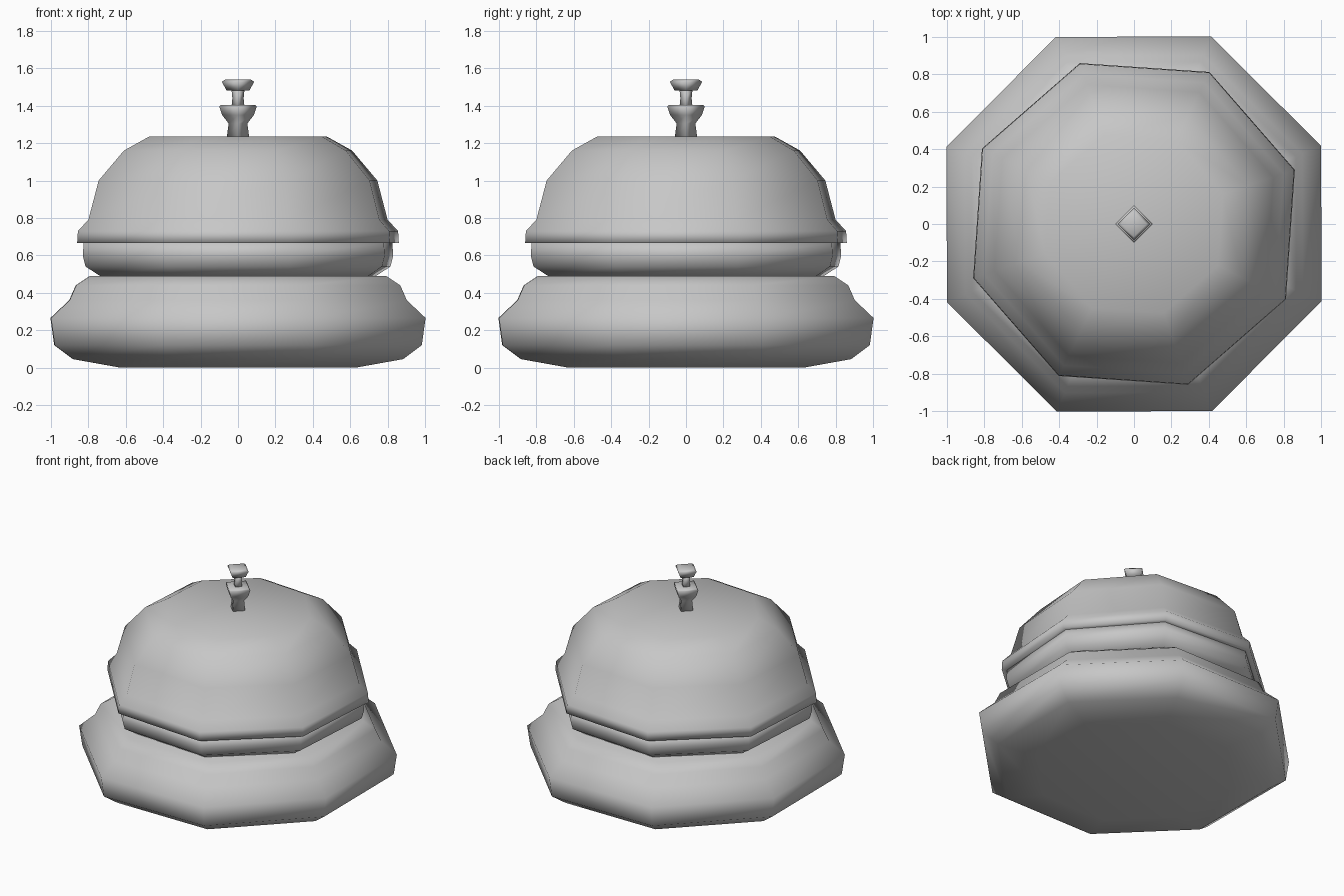
import bpy, bmesh, math

if "Cube" in bpy.data.objects:
    bpy.data.objects.remove(bpy.data.objects["Cube"])

grey = bpy.data.materials.new("plain_grey")
grey.diffuse_color = (0.57, 0.57, 0.57, 1)
grey.use_nodes = True
grey.node_tree.nodes["Principled BSDF"].inputs["Base Color"].default_value = grey.diffuse_color


def lathe(name, profile, sides, angle, scale=1.0):
    """Turn a (radius, z) profile around z; radius 0 makes a pole."""
    bm = bmesh.new()
    rings = []
    for r, z in profile:
        if r == 0:
            rings.append([bm.verts.new((0, 0, z))] * sides)
            continue
        ring = []
        for i in range(sides):
            a = math.radians(angle) + i * math.tau / sides
            ring.append(bm.verts.new((r * scale * math.cos(a), r * scale * math.sin(a), z)))
        rings.append(ring)
    for low, high in zip(rings, rings[1:]):
        for i in range(sides):
            j = (i + 1) % sides
            corners = list(dict.fromkeys((low[i], low[j], high[j], high[i])))
            bm.faces.new(corners)
    bmesh.ops.recalc_face_normals(bm, faces=bm.faces)
    for f in bm.faces:
        f.smooth = True
    mesh = bpy.data.meshes.new(name)
    bm.to_mesh(mesh)
    bm.free()
    mesh.materials.append(grey)
    obj = bpy.data.objects.new(name, mesh)
    bpy.context.collection.objects.link(obj)
    return obj


# Profile radii are half-widths across x, scaled out to the polygon corners
BASE_TURN, BELL_TURN = 22.7, 18.6
base_scale = 1 / math.cos(math.radians(BASE_TURN))
bell_scale = 1 / math.cos(math.radians(BELL_TURN))

# Rounded base
lathe("base", [(0, 0.0), (0.63, 0.0), (0.88, 0.045), (0.98, 0.12), (1.0, 0.265),
               (0.90, 0.36), (0.865, 0.44), (0.79, 0.49), (0.0, 0.49)],
      8, BASE_TURN, base_scale)

# Collar between base and bell
lathe("collar", [(0.0, 0.485), (0.73, 0.485), (0.815, 0.54), (0.83, 0.60),
                 (0.825, 0.665), (0.0, 0.665)],
      8, BELL_TURN, bell_scale)

# Bell dome with flared rim
lathe("bell_dome", [(0.0, 0.665), (0.80, 0.665), (0.86, 0.665), (0.856, 0.73), (0.80, 0.79),
                    (0.745, 1.0), (0.61, 1.16), (0.475, 1.235), (0.0, 1.235)],
      8, BELL_TURN, bell_scale)

# Square plunger: cup, thin stem and cap
lathe("plunger_cup", [(0.0, 1.23), (0.06, 1.23), (0.05, 1.305), (0.085, 1.35),
                      (0.1, 1.395), (0.09, 1.405), (0.0, 1.405)], 4, 0)
lathe("plunger_stem", [(0.0, 1.39), (0.035, 1.39), (0.03, 1.44), (0.035, 1.49),
                       (0.0, 1.49)], 4, 0)
lathe("plunger_cap", [(0.0, 1.482), (0.062, 1.482), (0.086, 1.528), (0.068, 1.54),
                      (0.0, 1.54)], 4, 0)
